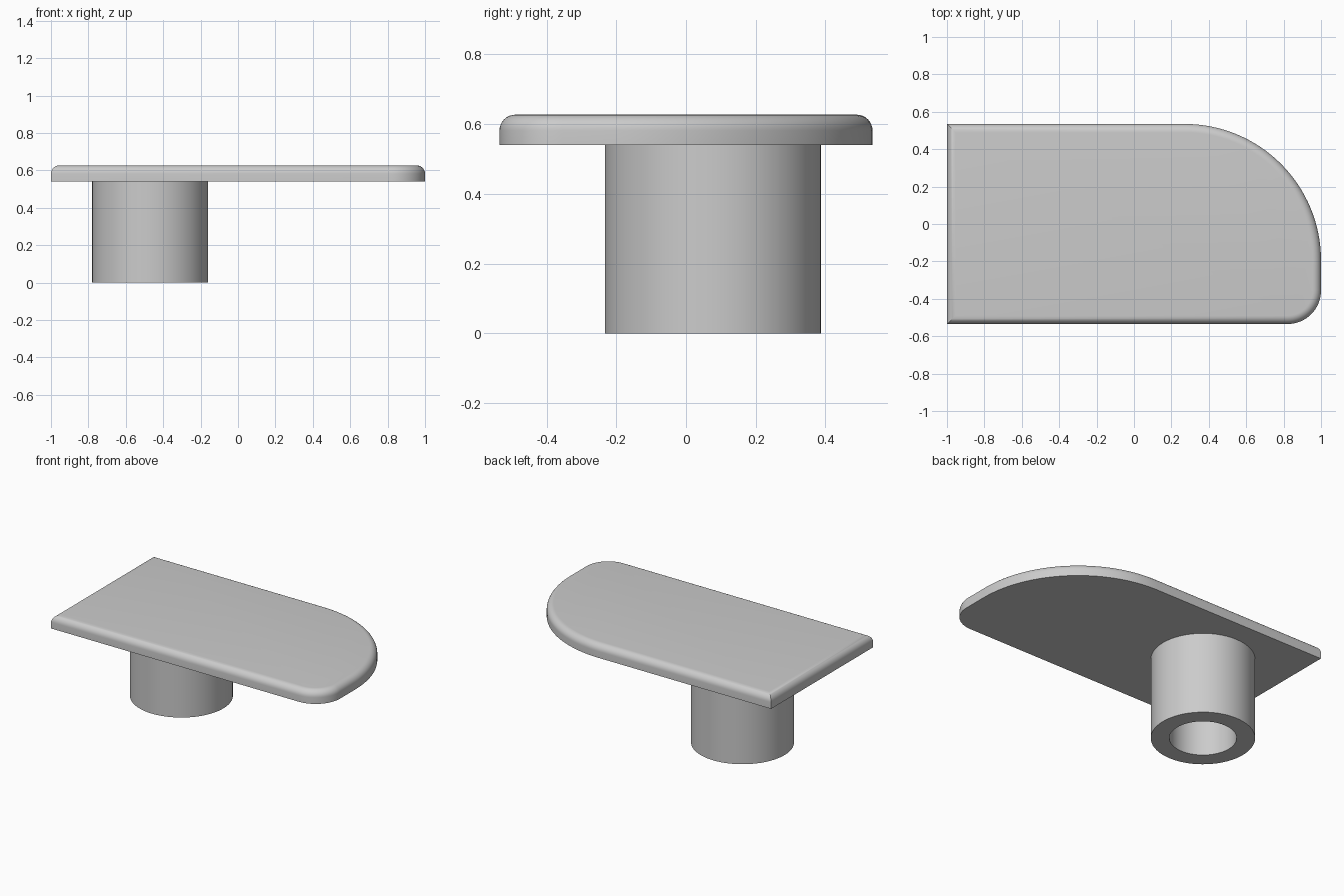
import bpy, bmesh
from math import sin, cos, pi

default = bpy.data.objects.get("Cube")
if default:
    bpy.data.objects.remove(default)

grey = bpy.data.materials.new("plain grey")
grey.use_nodes = True
colour = (0.6, 0.6, 0.6, 1)
grey.diffuse_color = colour
grey.node_tree.nodes["Principled BSDF"].inputs["Base Color"].default_value = colour


def arc(cx, cy, r, start, end, steps):
    """Points on an arc, anticlockwise."""
    angles = [start + (end - start) * i / steps for i in range(steps + 1)]
    return [(cx + r * cos(a), cy + r * sin(a)) for a in angles]


def loft(name, rings, cap_first=False, cap_last=False):
    """Join (outline, height) rings of equal point count with quads."""
    bm = bmesh.new()
    loops = [[bm.verts.new((x, y, z)) for x, y in pts] for pts, z in rings]
    for a, b in zip(loops, loops[1:]):
        for i in range(len(a)):
            j = (i + 1) % len(a)
            bm.faces.new((a[i], a[j], b[j], b[i]))
    if cap_first:
        bm.faces.new(loops[0][::-1])
    if cap_last:
        bm.faces.new(loops[-1])
    mesh = bpy.data.meshes.new(name)
    bm.to_mesh(mesh)
    bm.free()
    obj = bpy.data.objects.new(name, mesh)
    bpy.context.collection.objects.link(obj)
    mesh.materials.append(grey)
    bpy.ops.object.select_all(action="DESELECT")
    obj.select_set(True)
    bpy.context.view_layer.objects.active = obj
    bpy.ops.object.shade_smooth_by_angle(angle=pi / 6)
    return obj


# Plate: square left end, small front corner and large back corner on the right
HALF_X, HALF_Y = 1.0, 0.535
UNDERSIDE, TOP, FILLET = 0.54, 0.627, 0.045
SMALL, LARGE = 0.18, 0.73


def plate_outline(inset):
    x, y = HALF_X - inset, HALF_Y - inset
    front = arc(HALF_X - SMALL, SMALL - HALF_Y, SMALL - inset, -pi / 2, 0, 16)
    back = arc(HALF_X - LARGE, HALF_Y - LARGE, LARGE - inset, 0, pi / 2, 32)
    return [(-x, -y)] + front + back + [(-x, y)]


plate_rings = [(plate_outline(0), UNDERSIDE)]
for i in range(9):
    a = i / 8 * pi / 2
    plate_rings.append((plate_outline(FILLET * (1 - cos(a))),
                        TOP - FILLET * (1 - sin(a))))
loft("plate", plate_rings, cap_first=True, cap_last=True)

# Hollow socket under the plate
CX, CY, OUTER, INNER = -0.47, 0.077, 0.31, 0.2


def circle(r):
    return arc(CX, CY, r, 0, 2 * pi, 64)[:-1]


loft("socket_tube", [(circle(INNER), UNDERSIDE), (circle(INNER), 0),
                     (circle(OUTER), 0), (circle(OUTER), UNDERSIDE)])
